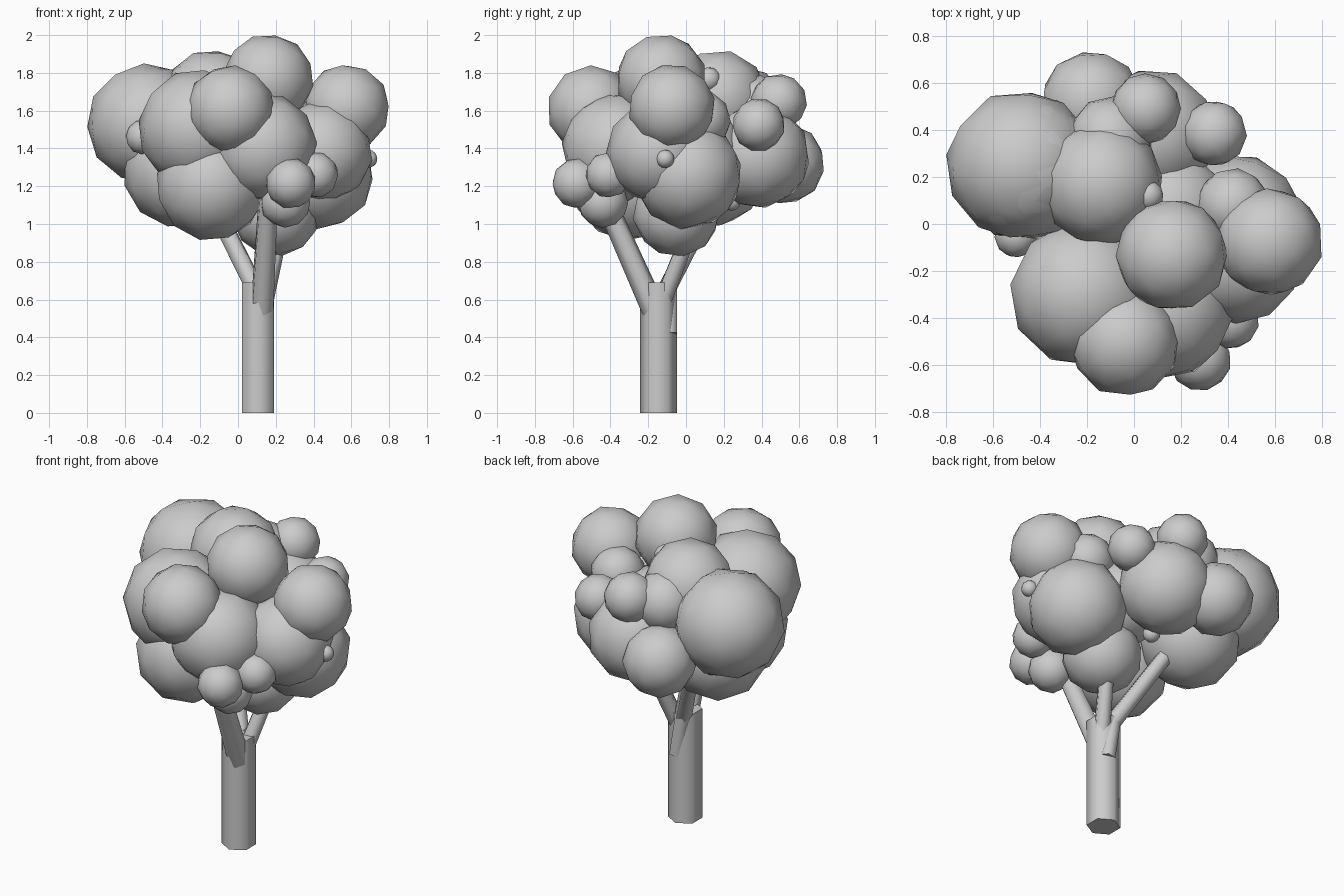
import bpy, random
from math import pi
from mathutils import Vector

random.seed(4)


def smooth_sides(ob, keep_caps=False):
    for p in ob.data.polygons:
        p.use_smooth = not (keep_caps and len(p.vertices) > 4)


def leaf_ball(name, x, y, z, r):
    rot = [random.uniform(0, 2 * pi) for _ in range(3)]
    bpy.ops.mesh.primitive_ico_sphere_add(subdivisions=2, radius=r * 1.02,
                                          location=(x, y, z), rotation=rot)
    ob = bpy.context.object
    ob.name = name
    smooth_sides(ob)


def limb(name, a, b, r1, r2, sides=6):
    a, b = Vector(a), Vector(b)
    d = b - a
    bpy.ops.mesh.primitive_cone_add(vertices=sides, radius1=r1, radius2=r2,
                                    depth=d.length, location=(a + b) / 2)
    ob = bpy.context.object
    ob.name = name
    ob.rotation_euler = d.to_track_quat('Z', 'Y').to_euler()
    smooth_sides(ob, True)
    return ob


# Trunk: six-sided post, corners towards front and back
trunk = limb("trunk", (.107, -.145, 0), (.107, -.145, .69), .098, .098)
trunk.rotation_euler = (0, 0, 0)

# Three branches rising into the crown; the left one bends at the trunk top
limb("front_branch", (.125, -.15, .5), (.16, -.435, 1.14), .066, .055)
limb("left_branch_base", (.125, -.09, .42), (.08, -.09, .7), .05, .05)
limb("left_branch", (.09, -.1, .66), (-.15, .15, 1.14), .052, .048)
limb("back_branch", (.14, -.12, .6), (.235, .05, 1.03), .05, .045)

# Large foliage masses (x, y, z, radius)
large = [
    (-.48, .25, 1.53, .315), (-.46, .24, 1.525, .31),
    (-.31, .13, 1.28, .295), (-.14, .17, 1.66, .26),
    (-.215, -.295, 1.505, .31), (-.14, -.31, 1.205, .29),
    (-.04, -.5, 1.605, .232), (.13, -.37, 1.405, .285),
    (.16, -.13, 1.765, .237), (.575, -.075, 1.615, .227),
    (.43, .01, 1.26, .285), (.44, -.15, 1.38, .268),
    (.2, -.05, 1.06, .23), (.08, .38, 1.36, .275),
    (-.18, .52, 1.32, .212), (.15, .05, 1.38, .26),
]
# Small tufts around the edges
small = [
    (.42, .08, 1.55, .155), (.34, .385, 1.525, .138),
    (.05, .49, 1.645, .148), (-.1, .36, 1.61, .18),
    (.06, .12, 1.765, .065), (.69, -.11, 1.345, .048),
    (.28, -.575, 1.215, .132), (.41, -.41, 1.26, .12),
    (.25, -.44, 1.115, .132), (-.5, -.05, 1.46, .092),
    (.07, .24, 1.12, .05),
]
for i, b in enumerate(large):
    leaf_ball(f"foliage_large_{i + 1}", *b)
for i, b in enumerate(small):
    leaf_ball(f"foliage_small_{i + 1}", *b)
